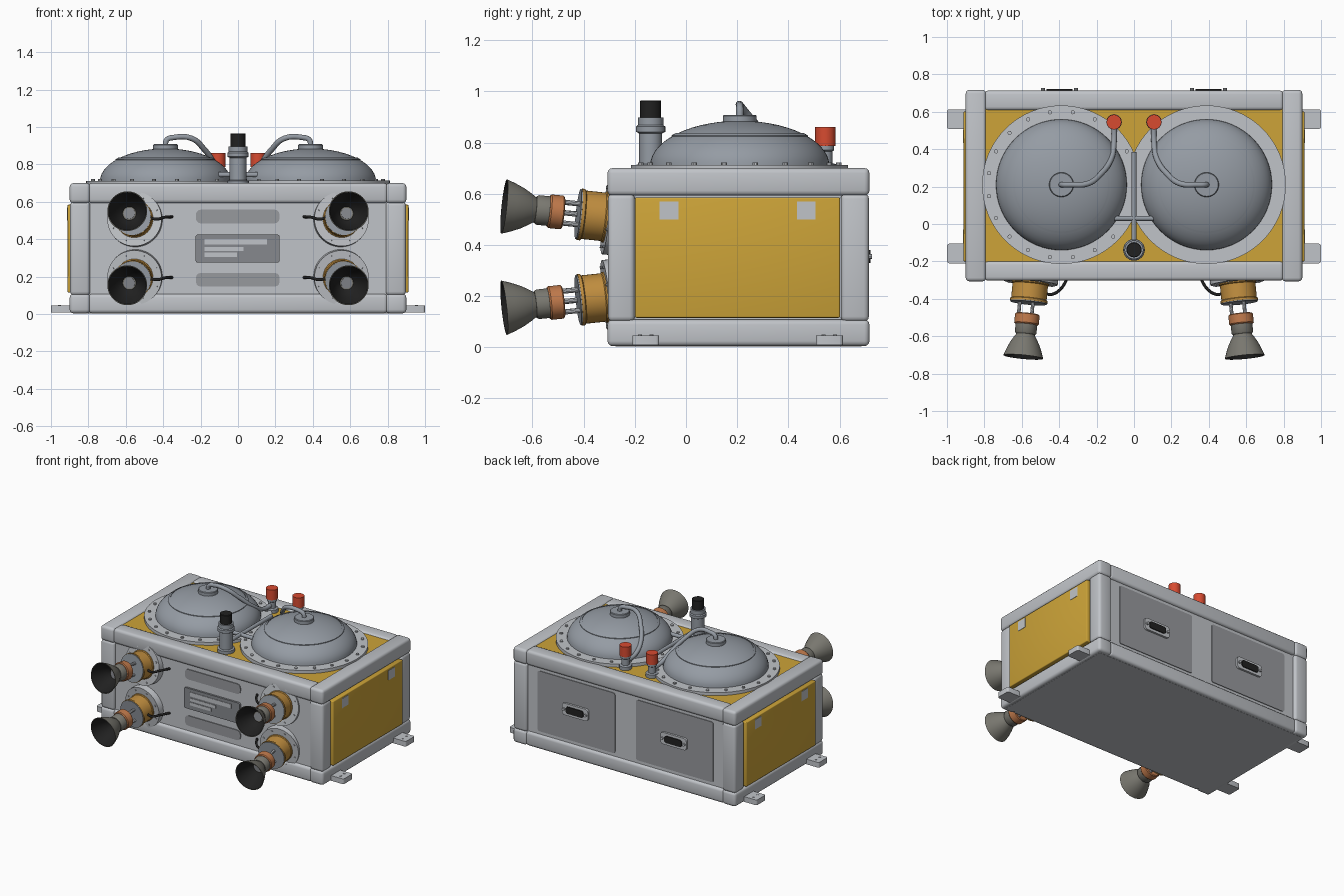
import bpy, bmesh, math
from mathutils import Vector, Matrix

cube = bpy.data.objects.get("Cube")
if cube:
    bpy.data.objects.remove(cube, do_unlink=True)


def material(name, r, g, b):
    m = bpy.data.materials.new(name)
    m.use_nodes = True
    m.diffuse_color = (r, g, b, 1)
    m.node_tree.nodes["Principled BSDF"].inputs["Base Color"].default_value = (r, g, b, 1)
    return m


LIGHT = material("light_grey", .53, .55, .58)
STEEL = material("blue_steel", .30, .33, .37)
PANEL = material("panel_grey", .31, .32, .34)
PLATE = material("plate_grey", .24, .25, .27)
GOLD = material("gold_foil", .61, .37, .04)
BRONZE = material("bronze", .53, .27, .05)
RED = material("valve_red", .68, .07, .03)
COPPER = material("copper", .52, .19, .07)
NOZZLE = material("nozzle_grey", .19, .185, .16)
BLACK = material("black", .015, .015, .015)


def finish(name, bm, mats, matrix=None):
    bmesh.ops.recalc_face_normals(bm, faces=bm.faces)
    mesh = bpy.data.meshes.new(name)
    bm.to_mesh(mesh)
    bm.free()
    obj = bpy.data.objects.new(name, mesh)
    bpy.context.collection.objects.link(obj)
    for m in mats:
        mesh.materials.append(m)
    if matrix:
        obj.matrix_world = matrix
    bpy.ops.object.select_all(action='DESELECT')
    obj.select_set(True)
    bpy.context.view_layer.objects.active = obj
    bpy.ops.object.shade_smooth_by_angle(angle=math.radians(35))
    return obj


def box(name, x, y, z, mat, bevel=0.0, edge_axis=None, segments=3):
    """Box from three (low, high) ranges; edge_axis limits the bevel to edges along one axis."""
    bm = bmesh.new()
    size = Vector((x[1] - x[0], y[1] - y[0], z[1] - z[0]))
    mid = Vector((x[0] + x[1], y[0] + y[1], z[0] + z[1])) / 2
    bmesh.ops.create_cube(bm, size=1, matrix=Matrix.Translation(mid) @ Matrix.Diagonal((*size, 1)))
    if bevel:
        edges = [e for e in bm.edges if edge_axis is None or
                 abs((e.verts[0].co - e.verts[1].co).normalized()[edge_axis]) > .9]
        bmesh.ops.bevel(bm, geom=edges, offset=bevel, segments=segments, profile=.5, affect='EDGES')
    return finish(name, bm, [mat])


def lathe(name, profile, mat, matrix, sides=32, inside=None):
    """Spin (radius, height) points about local z; inward-facing faces may take a second material."""
    bm = bmesh.new()
    verts = [bm.verts.new((r, 0, h)) for r, h in profile]
    edges = [bm.edges.new(pair) for pair in zip(verts, verts[1:])]
    bmesh.ops.spin(bm, geom=verts + edges, cent=(0, 0, 0), axis=(0, 0, 1),
                   angle=math.tau, steps=sides, use_duplicate=False)
    bmesh.ops.remove_doubles(bm, verts=bm.verts, dist=1e-5)
    bmesh.ops.recalc_face_normals(bm, faces=bm.faces)
    if inside:
        for f in bm.faces:
            c = f.calc_center_median()
            f.material_index = int(f.normal.x * c.x + f.normal.y * c.y < -1e-5)
    return finish(name, bm, [mat, inside] if inside else [mat], matrix)


def cylinder(name, r, low, high, mat, matrix, sides=32):
    return lathe(name, [(0, low), (r, low), (r, high), (0, high)], mat, matrix, sides)


def ring_of_pins(name, count, ring, r, low, high, mat, matrix, sides=10):
    bm = bmesh.new()
    for i in range(count):
        a = math.tau * (i + .5) / count
        bmesh.ops.create_cone(bm, cap_ends=True, segments=sides, radius1=r, radius2=r,
                              depth=high - low, matrix=Matrix.Translation(
                                  (ring * math.cos(a), ring * math.sin(a), (low + high) / 2)))
    return finish(name, bm, [mat], matrix)


def pipe(name, points, r, mat):
    curve = bpy.data.curves.new(name, 'CURVE')
    curve.dimensions = '3D'
    curve.bevel_depth, curve.bevel_resolution, curve.resolution_u = r, 3, 8
    curve.use_fill_caps = True
    spline = curve.splines.new('BEZIER')
    spline.bezier_points.add(len(points) - 1)
    for bp, p in zip(spline.bezier_points, points):
        bp.co = p
        bp.handle_left_type = bp.handle_right_type = 'AUTO'
    curve.materials.append(mat)
    obj = bpy.data.objects.new(name, curve)
    bpy.context.collection.objects.link(obj)
    return obj


# Inner body with gold deck and flush underside
box("body_core", (-.86, .86), (-.285, .695), (.03, .66), LIGHT)
box("gold_deck", (-.82, .82), (-.22, .63), (.65, .69), GOLD)
box("bottom_plate", (-.87, .87), (-.275, .685), (.003, .04), LIGHT)

# Frame: beams along x, beams along y, and corner posts
W = .108
for label, z in (("lower", (.004, W)), ("upper", (.592, .7))):
    for side, y in (("front", (-.303, -.198)), ("back", (.607, .713))):
        box(f"{label}_{side}_beam", (-.8, .8), y, z, LIGHT, .02)
    for side, s in (("left", 1), ("right", -1)):
        box(f"{label}_{side}_beam", sorted((s * .79, s * .9)), (-.307, .717), z, LIGHT, .02)
for side, s in (("left", 1), ("right", -1)):
    for end, y in (("front", (-.305, -.2)), ("back", (.605, .715))):
        box(f"{end}_{side}_post", sorted((s * .79, s * .898)), y, (.1, .6), LIGHT, .02)

    # Gold side panel with two small plates
    box(f"{side}_gold_panel", sorted((s * .85, s * .911)), (-.2, .602), (.115, .585), GOLD, .006)
    for y in (-.103, .433):
        box(f"{side}_side_tab", sorted((s * .905, s * .914)), (y, y + .073), (.5, .57), LIGHT)

    # Mounting feet
    for y in (-.21, .508):
        box(f"{side}_foot", sorted((s * .85, s)), (y, y + .105), (.008, .046), LIGHT, .012, 2)
        for dy in (.03, .075):
            cylinder(f"{side}_foot_screw", .008, .04, .049, LIGHT,
                     Matrix.Translation((s * .955, y + dy, 0)), 10)

    # Back access panel with connector
    box(f"back_{side}_panel", sorted((s * .085, s * .71)), (.68, .7), (.13, .57), PANEL, .015, 1)
    cx = s * .398
    box(f"back_{side}_connector_plate", (cx - .105, cx + .105), (.69, .715), (.312, .398),
        LIGHT, .02, 1)
    box(f"back_{side}_connector_socket", (cx - .07, cx + .07), (.71, .722), (.33, .38),
        BLACK, .016, 1)
    for dx in (-.088, .088):
        cylinder(f"back_{side}_connector_screw", .01, 0, .027, LIGHT,
                 Matrix.Translation((cx + dx, .7, .355)) @ Matrix.Rotation(-math.pi / 2, 4, 'X'), 10)

# Front slots and information plate
for z in (.147, .485):
    box("front_slot", (-.225, .222), (-.291, -.28), (z, z + .073), PANEL, .025, 1)
box("info_plate", (-.227, .223), (-.299, -.28), (.275, .425), PLATE, .012, 1)
for right, z, h in ((.155, .372, .03), (.03, .338, .021), (-.005, .306, .022)):
    box("info_bar", (-.178, right), (-.302, -.29), (z, z + h), LIGHT)

# Domed tanks with flange, seam, cap, pipe and red valve
for side, s in (("left", 1), ("right", -1)):
    at = Matrix.Translation((s * .388, .21, 0))
    cylinder(f"{side}_tank_flange", .424, .68, .7125 + s * .0005, LIGHT, at, 64)
    ring_of_pins(f"{side}_flange_bolts", 20, .392, .011, .71, .721, LIGHT, at)
    dome = [(.35 * math.cos(a), .71 + .175 * math.sin(a))
            for a in (math.pi / 2 * i / 14 for i in range(15))]
    lathe(f"{side}_tank_dome", [(0, .71)] + dome, STEEL, at, 64)
    lathe(f"{side}_dome_seam", [(.25, .81), (.266, .81), (.266, .828), (.25, .837), (.25, .81)],
          STEEL, at, 64)
    lathe(f"{side}_dome_cap", [(0, .87), (.066, .87), (.066, .904), (.062, .908), (0, .908)],
          STEEL, at)
    pipe(f"{side}_tank_pipe", [(s * x, y, z) for x, y, z in (
        (.39, .21, .9), (.38, .21, .932), (.345, .21, .944), (.25, .215, .94), (.18, .265, .88),
        (.122, .35, .795), (.107, .44, .745), (.107, .55, .74))], .015, STEEL)
    at = Matrix.Translation((s * .107, .545, 0))
    lathe(f"{side}_valve_stem", [(0, .68), (.042, .68), (.042, .715), (.027, .72), (.027, .765),
                                 (.034, .77), (.034, .8), (0, .8)], STEEL, at, 24)
    cylinder(f"{side}_valve_cap", .04, .787, .861, RED, at, 16)

# Vent mast and feed pipes between the tanks
mast = Matrix.Translation((0, -.138, 0))
lathe("vent_mast", [(0, .68), (.058, .68), (.058, .712), (.045, .716), (.045, .835), (.057, .842),
                    (.057, .862), (.05, .868), (.05, .897), (0, .897)], STEEL, mast)
lathe("vent_cap", [(0, .89), (.041, .89), (.041, .962), (.038, .965), (0, .965)], BLACK, mast, 16)
pipe("feed_pipe", [(0, -.135, .745), (0, .385, .745)], .014, STEEL)
pipe("cross_pipe", [(-.105, .03, .745), (.105, .03, .745)], .014, STEEL)

# Four thrusters, splayed outward
for side, s in (("left", 1), ("right", -1)):
    for level, v in (("upper", 1), ("lower", -1)):
        name = f"{level}_{side}_thruster"
        aim = Vector((s * .04, -.413, v * .043)).to_track_quat('Z', 'Y').to_matrix().to_4x4()
        at = Matrix.Translation((s * .552, -.298, .352 + v * .155)) @ aim
        cylinder(name + "_flange", .146, -.03, .016, LIGHT, at, 48)
        ring_of_pins(name + "_bolts", 8, .126, .006, .01, .022, LIGHT, at)
        lathe(name + "_housing", [(0, 0), (.1, 0), (.1, .022), (.095, .026), (.095, .104),
                                  (.101, .108), (.101, .12), (0, .12)], BRONZE, at, 40)
        cylinder(name + "_housing_cap", .098, .115, .125, STEEL, at, 40)
        ring_of_pins(name + "_struts", 3, .047, .01, .12, .19, LIGHT, at)
        lathe(name + "_collar", [(0, .184), (.061, .184), (.066, .189), (.066, .236), (.061, .242),
                                 (0, .242)], COPPER, at, 40)
        lathe(name + "_throat", [(0, .235), (.058, .235), (.058, .285), (.052, .294), (0, .294)],
              NOZZLE, at, 40)
        lathe(name + "_bell", [(0, .288), (.044, .288), (.062, .315), (.079, .345), (.094, .38),
                               (.107, .417), (.102, .417), (.089, .382), (.073, .347), (.055, .318),
                               (.036, .3), (0, .3)], NOZZLE, at, 48, inside=BLACK)
        cylinder(name + "_injector", .03, .298, .304, PLATE, at, 24)
        z = .352 + v * .162
        pipe(name + "_cable", [(s * .47, -.375, z), (s * .435, -.375, z - .006),
                               (s * .39, -.345, z + .004), (s * .352, -.28, z + .006)], .008, BLACK)
